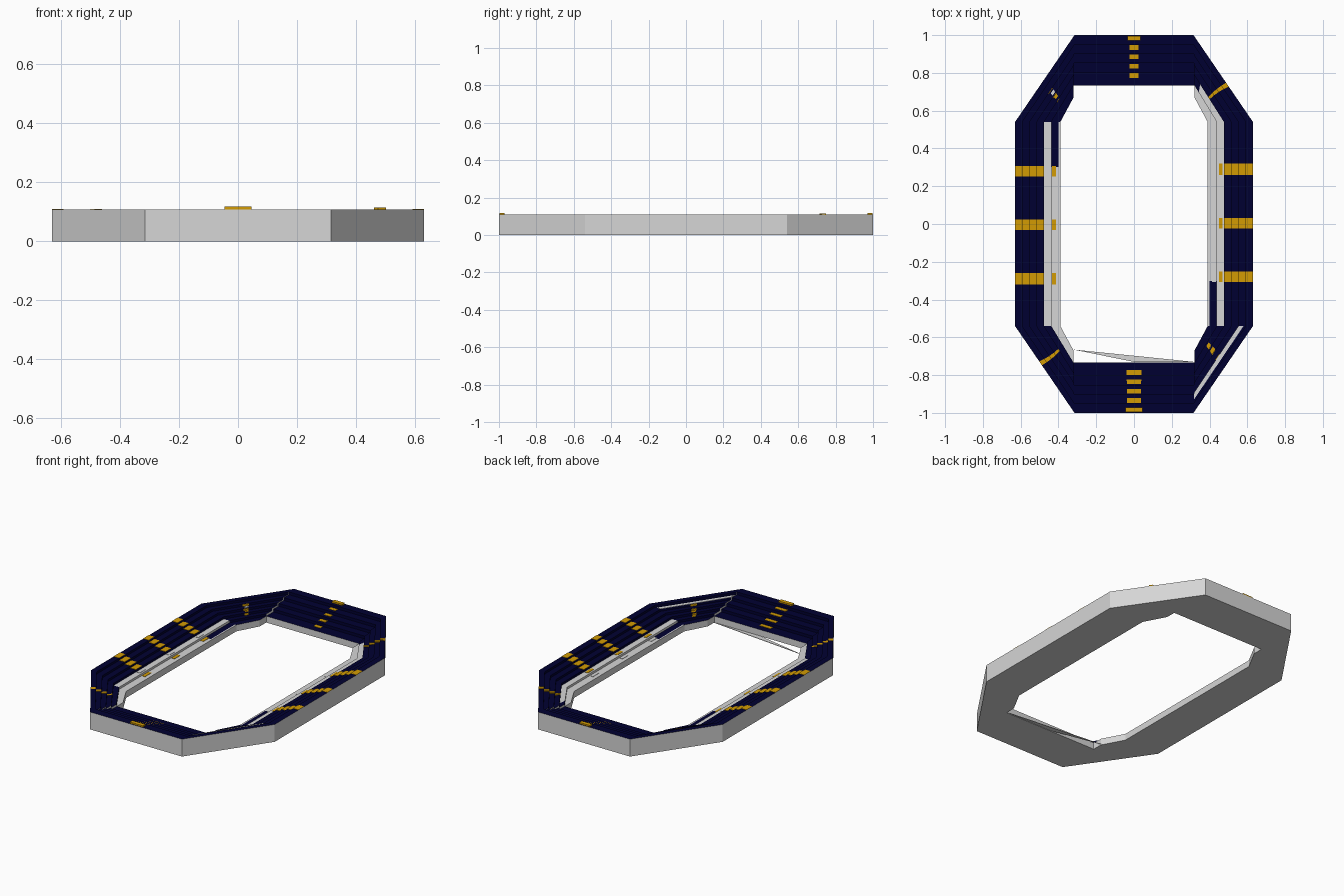
import bpy, bmesh
from mathutils import Vector

if "Cube" in bpy.data.objects:
    bpy.data.objects.remove(bpy.data.objects["Cube"], do_unlink=True)

TOP, RIM = 0.108, 0.04


def material(name, rgb):
    m = bpy.data.materials.new(name)
    m.use_nodes = True
    colour = (*rgb, 1)
    m.diffuse_color = colour
    m.node_tree.nodes["Principled BSDF"].inputs["Base Color"].default_value = colour
    return m


PALETTE = [material("concrete grey", (0.67, 0.67, 0.67)),
           material("seat navy", (0, 0, 0.031)),
           material("aisle gold", (0.65, 0.33, 0.001))]
GREY, NAVY, GOLD = range(3)


def finish(name, bm):
    bmesh.ops.recalc_face_normals(bm, faces=bm.faces)
    mesh = bpy.data.meshes.new(name)
    bm.to_mesh(mesh)
    bm.free()
    for m in PALETTE:
        mesh.materials.append(m)
    bpy.context.collection.objects.link(bpy.data.objects.new(name, mesh))


class Stand:
    """Terraced block between an outer edge a-b and an inner edge d-c."""

    def __init__(self, name, corners, rows, lip, turn):
        self.name, self.rows, self.lip = name, rows, lip
        self.a, self.b, self.c, self.d = [Vector(p) * turn for p in corners]
        self.step = (TOP - RIM) / (rows - 1)

    def point(self, s, t, z):
        p = self.a.lerp(self.b, s).lerp(self.d.lerp(self.c, s), t)
        return (p.x, p.y, z)

    def t(self, row):
        return row / self.rows * (1 - self.lip)

    def z(self, row):
        return TOP - self.step * row

    def build(self, is_grey, cuts=()):
        # Stepped profile: each strip carries the row it belongs to
        profile, strips = [(0, 0), (0, TOP)], [None]
        for r in range(self.rows):
            if r:
                profile.append((self.t(r), self.z(r)))
                strips.append(r - 1)
            profile.append((self.t(r + 1), self.z(r)))
            strips.append(r)
        # Inner lip counts as one more row
        profile += [(1, RIM), (1, 0)]
        strips += [self.rows, None, None]
        stations = [0, *cuts, 1]
        bm = bmesh.new()
        rings = [[bm.verts.new(self.point(s, *p)) for p in profile] for s in stations]
        n = len(profile)
        for k in range(len(stations) - 1):
            mid = (stations[k] + stations[k + 1]) / 2
            for i, row in enumerate(strips):
                j = (i + 1) % n
                f = bm.faces.new((rings[k][i], rings[k][j], rings[k + 1][j], rings[k + 1][i]))
                f.material_index = GREY if row is None or is_grey(row, mid) else NAVY
        bm.faces.new(rings[0])
        bm.faces.new(rings[-1])
        finish(self.name, bm)

    def plates(self, label, s, width, rows, start=0.08, fill=0.5, slant=0,
               rise=0.002, colour=GOLD):
        # Thin plates, one on each tread
        bm = bmesh.new()
        half = width / (self.b - self.a).length / 2
        for r in rows:
            t0, t1 = self.t(r + start), self.t(r + start + fill)
            low, high = [[bm.verts.new(self.point(s + slant * t + h, t, z))
                          for t, h in ((t0, -half), (t0, half), (t1, half), (t1, -half))]
                         for z in (self.z(r) - 0.001, self.z(r) + rise)]
            bm.faces.new(low)
            bm.faces.new(high)
            for i in range(4):
                bm.faces.new((low[i], low[i - 1], high[i - 1], high[i]))
        for f in bm.faces:
            f.material_index = colour
        finish(self.name + "_" + label, bm)


SIDE = [(0.63, -0.54), (0.63, 0.54), (0.39, 0.54), (0.39, -0.54)]
END = [(0.315, 1), (-0.315, 1), (-0.32, 0.733), (0.32, 0.733)]
DIAGONAL = [(0.63, 0.54), (0.315, 1), (0.32, 0.67), (0.39, 0.54)]
OTHER = [(-0.315, 1), (-0.63, 0.54), (-0.39, 0.54), (-0.32, 0.67)]

# Each half of the ring is the other half turned around
for turn in (1, -1):
    first = turn == 1

    # Long side stand with three aisles
    side = Stand("left_side_stand" if first else "right_side_stand", SIDE, 6, 0.04, turn)
    side.build(lambda r, s: r in (4, 6) or (r == 5 and s > 0.22), [0.22])
    for label, y, width in (("lower_aisle", -0.28, 0.055), ("middle_aisle", 0.003, 0.055),
                            ("upper_aisle", 0.29, 0.062)):
        s = (y + 0.54) / 1.08
        side.plates(label, s, width, range(4), start=0, fill=1)
        side.plates(label + "_outer_step", s, width, (4,), start=0.2, fill=0.5,
                    colour=GOLD if first else GREY)
        side.plates(label + "_inner_step", s, width, (5,), fill=0.55,
                    colour=GREY if first else GOLD)

    # End stand with a central aisle, widest on the top row
    end = Stand("back_stand" if first else "front_stand", END, 5, 0.075, turn)
    end.build(lambda r, s: False)
    end.plates("top_step", 0.5, 0.07 if first else 0.09, (0,), rise=0.009)
    end.plates("aisle", 0.5, 0.046 if first else 0.076, range(1, 5))

    # Corner stand with a slanting aisle
    corner = Stand("back_left_corner" if first else "front_right_corner", DIAGONAL, 6, 0.04, turn)
    corner.build(lambda r, s: r >= 5 or (first and r == 4 and s < 0.8), [0.8])
    corner.plates("aisle", 0.43, 0.025, range(4), start=0, fill=1, slant=0.12,
                  rise=0.006 if first else 0.002)

    # Corner stand with a short flight of gold-fronted steps
    plain = Stand("back_right_corner" if first else "front_left_corner", OTHER, 6, 0.04, turn)
    plain.build(lambda r, s: False)
    plain.plates("step_fronts", 0.53, 0.05, range(2, 5), start=0, fill=0.12,
                 rise=plain.step - 0.001)
    if first:
        plain.plates("grey_step", 0.52, 0.035, (2,), start=0.3, colour=GREY)
        plain.plates("gold_step", 0.52, 0.035, (3,), start=0.12)
    else:
        plain.plates("gold_steps", 0.54, 0.05, (3, 4), start=0.12, fill=0.6)
        plain.plates("bare_strip", 0.5, 0.555, (1,), start=0.3, fill=0.7, colour=GREY)

# Thin sliver of ground slab beside the front stand
bm = bmesh.new()
base = bm.faces.new([bm.verts.new(p) for p in
                     ((-0.32, -0.665, 0), (0, -0.73, 0), (0.32, -0.73, 0))])
top = bmesh.ops.extrude_face_region(bm, geom=[base])["geom"]
bmesh.ops.translate(bm, verts=[v for v in top if isinstance(v, bmesh.types.BMVert)],
                    vec=(0, 0, 0.003))
finish("ground_sliver", bm)
